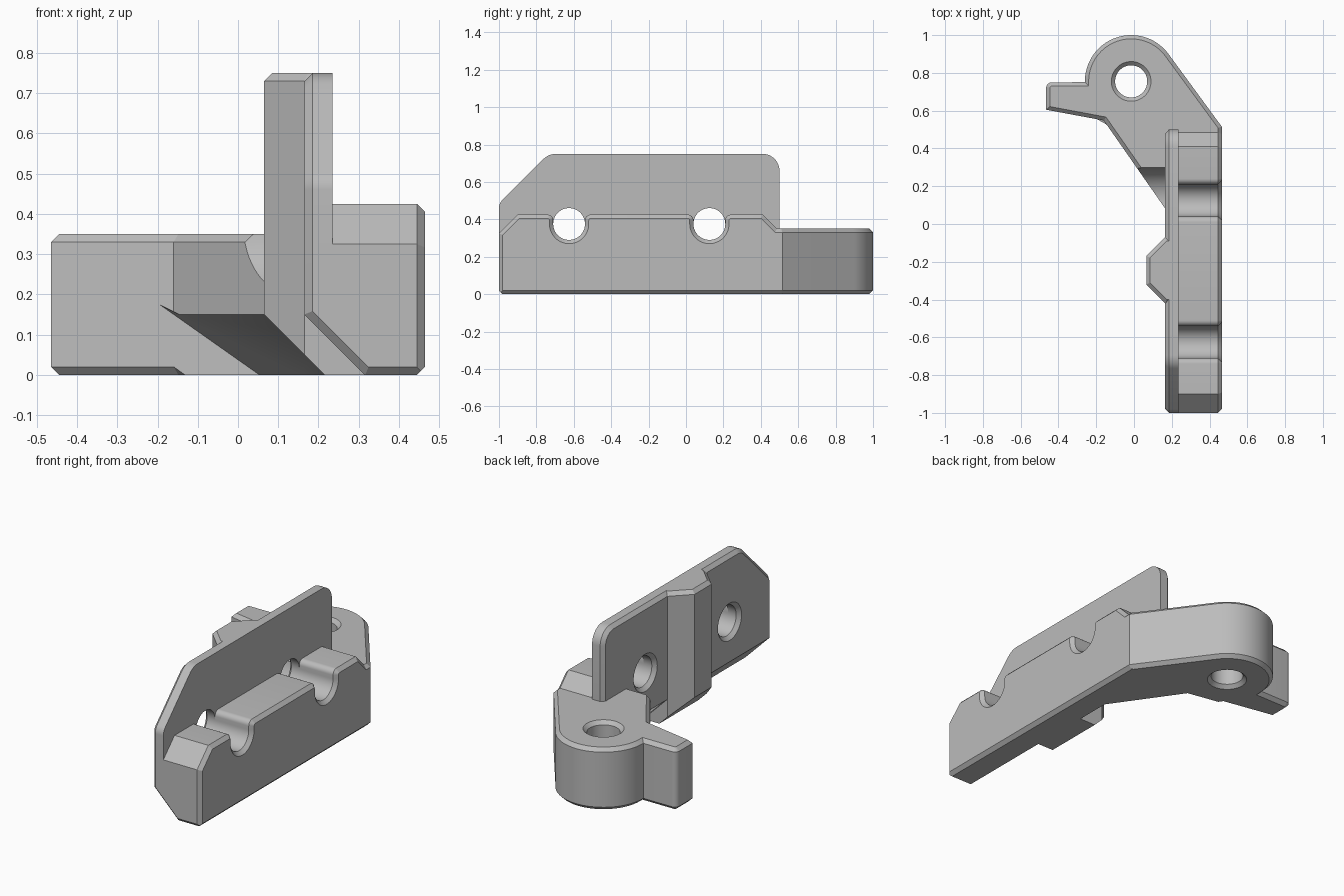
import bpy, bmesh
from math import sin, cos, pi, radians
from mathutils import Vector

if "Cube" in bpy.data.objects:
    bpy.data.objects.remove(bpy.data.objects["Cube"])

grey = bpy.data.materials.new("light_grey")
grey.use_nodes = True
grey.diffuse_color = (0.5, 0.5, 0.5, 1)
grey.node_tree.nodes["Principled BSDF"].inputs["Base Color"].default_value = (0.5, 0.5, 0.5, 1)


def add_object(name, bm):
    bmesh.ops.recalc_face_normals(bm, faces=bm.faces)
    mesh = bpy.data.meshes.new(name)
    bm.to_mesh(mesh)
    bm.free()
    mesh.materials.append(grey)
    ob = bpy.data.objects.new(name, mesh)
    bpy.context.collection.objects.link(ob)
    return ob


def arc(cx, cy, r, a0, a1, n=32):
    angles = [radians(a0 + (a1 - a0) * i / n) for i in range(n + 1)]
    return [(cx + r * cos(a), cy + r * sin(a)) for a in angles]


def circle(cx, cy, r):
    return arc(cx, cy, r, 0, 360, 64)[:-1]


def fillet(prev, corner, nxt, r, n=8):
    """Round one corner of a polygon with radius r."""
    p, c, q = Vector(prev), Vector(corner), Vector(nxt)
    a, b = (p - c).normalized(), (q - c).normalized()
    half = a.angle(b) / 2
    centre = c + (a + b).normalized() * (r / sin(half))
    start = c + a * (r * cos(half) / sin(half)) - centre
    end = c + b * (r * cos(half) / sin(half)) - centre
    sweep = pi - 2 * half
    return [tuple(centre + (start * sin((1 - i / n) * sweep) + end * sin(i / n * sweep)) / sin(sweep))
            for i in range(n + 1)]


def inset(points, d):
    """Mitred inward offset of a counter-clockwise polygon."""
    result = []
    for i, p in enumerate(points):
        p = Vector(p)
        a = (p - Vector(points[i - 1])).normalized()
        b = (Vector(points[(i + 1) % len(points)]) - p).normalized()
        na, nb = Vector((-a.y, a.x)), Vector((-b.y, b.x))
        result.append(tuple(p + (na + nb) * (d / (1 + na.dot(nb)))))
    return result


def prism(name, points, axis, lo, hi, bevel_lo=0, bevel_hi=0):
    """Extrude an outline along an axis; bevels inset (or flare if negative) the ends."""
    area = sum(points[i - 1][0] * p[1] - p[0] * points[i - 1][1] for i, p in enumerate(points))
    if area < 0:
        points = points[::-1]
    layers = [(lo, bevel_lo)]
    if bevel_lo:
        layers.append((lo + abs(bevel_lo), 0))
    if bevel_hi:
        layers.append((hi - abs(bevel_hi), 0))
    layers.append((hi, bevel_hi))
    place = {"x": lambda u, v, w: (w, u, v),
             "y": lambda u, v, w: (u, w, v),
             "z": lambda u, v, w: (u, v, w)}[axis]
    bm = bmesh.new()
    rings = [[bm.verts.new(place(u, v, w)) for u, v in inset(points, d)] for w, d in layers]
    for r, s in zip(rings, rings[1:]):
        for i in range(len(r)):
            bm.faces.new((r[i - 1], r[i], s[i], s[i - 1]))
    bm.faces.new(rings[0])
    bm.faces.new(rings[-1])
    return add_object(name, bm)


def box(name, x0, x1, y0, y1, z0, z1):
    return prism(name, [(x0, y0), (x1, y0), (x1, y1), (x0, y1)], "z", z0, z1)


def combine(target, tool, operation):
    mod = target.modifiers.new(operation, "BOOLEAN")
    mod.operation, mod.solver, mod.object = operation, "EXACT", tool
    bpy.context.view_layer.update()
    with bpy.context.temp_override(object=target, active_object=target):
        bpy.ops.object.modifier_apply(modifier=mod.name)
    bpy.data.objects.remove(tool)


C = 0.02                    # chamfer used on all outer edges
HOLES = (-0.625, 0.125)     # cross holes along y
HOLE_Z, HOLE_R = 0.375, 0.085

# Upright plate
front_low, front_top, back_top = (-1, 0.485), (-0.735, 0.75), (0.5, 0.75)
plate_outline = [(0.5, 0), (-1, 0)]
plate_outline += fillet((-1, 0), front_low, front_top, 0.06)
plate_outline += fillet(front_low, front_top, back_top, 0.1)
plate_outline += fillet(front_top, back_top, (0.5, 0), 0.09)
body = prism("bracket_body", plate_outline, "x", 0.165, 0.235, C, 0)

# Thick ledge with two U-shaped grooves
ledge_outline = [(-1, 0), (-1, 0.325), (-0.9, 0.425)]
for y in HOLES:
    lip = HOLE_R + 0.03
    ledge_outline += arc(y - lip, 0.395, 0.03, 90, 0, 8)
    ledge_outline += arc(y, HOLE_Z, HOLE_R, 180, 360)
    ledge_outline += arc(y + lip, 0.395, 0.03, 180, 90, 8)
ledge_outline += [(0.41, 0.425), (0.515, 0.32), (0.515, 0)]
combine(body, prism("ledge", ledge_outline, "x", 0.2, 0.465, 0, C), "UNION")

# Sloped underside, flared to chamfer the front end
slope = [(0.316, -0.001), (0.6, -0.001), (0.6, -0.15), (-0.035, -0.15), (-0.035, 0.35)]
combine(body, prism("slope_cutter", slope, "y", -1.02, 1, -2 * C, 0), "DIFFERENCE")

# Rib on the outside of the plate
rib_outline = [(0.33, -0.42), (0.165, -0.42), (0.065, -0.32),
               (0.065, -0.17), (0.165, -0.07), (0.33, -0.07)]
rib = prism("rib", rib_outline, "z", 0, 0.75, 0, C)
combine(rib, box("rib_trim", 0.23, 0.5, -0.6, 0.1, 0.3, 1), "DIFFERENCE")
rib_slope = [(0.365, -0.15), (-0.035, 0.25), (-0.035, -0.15)]
combine(rib, prism("rib_slope_cutter", rib_slope, "y", -0.6, 0.1), "DIFFERENCE")
combine(body, rib, "UNION")

# Pivot arm with rounded end and side tab
elbow, tip = Vector((-0.16, 0.548)), Vector((0.22, 0.003))
tab_low, tab_top, pivot = Vector((-0.465, 0.605)), (-0.465, 0.75), (-0.015, 0.755)
arm_outline = [(0.465, 0.515)] + arc(*pivot, 0.245, 36.3, 181, 40)
arm_outline += fillet((-0.26, 0.75), tab_top, tab_low, 0.03)
arm_outline += [tuple(tab_low), tuple(elbow), tuple(tip),
                (0.4, 0.003), (0.4, 0.36), (0.465, 0.42)]
arm = prism("pivot_arm", arm_outline, "z", 0, 0.35, C, C)
combine(arm, box("groove_relief", 0.2, 0.6, -0.2, 0.4, 0.2, 0.5), "DIFFERENCE")
combine(arm, prism("pivot_hole", circle(*pivot, HOLE_R), "z", -C, 0.35 + C, -2 * C, -2 * C), "DIFFERENCE")
combine(arm, prism("screw_clearance", circle(HOLES[1], HOLE_Z, 0.175), "x", -0.3, 0.165), "DIFFERENCE")

# Slanted underside of the arm, a wedge swept along its long edge
along_tab = (elbow - tab_low).normalized()
along_arm = (tip - elbow).normalized()
bm = bmesh.new()
for t, z in ((-0.072, 0.2), (0.289, -0.05), (-0.072, -0.05)):
    for s in (0, 0.9):
        p = elbow + along_tab * t + along_arm * s
        bm.verts.new((p.x, p.y, z))
bmesh.ops.convex_hull(bm, input=bm.verts)
combine(arm, add_object("wedge_cutter", bm), "DIFFERENCE")
combine(body, arm, "UNION")

# Cross holes through the plate, countersunk on the rib side
for y in HOLES:
    combine(body, prism("cross_hole", circle(y, HOLE_Z, HOLE_R), "x", 0.145, 0.24, -2 * C, 0), "DIFFERENCE")

bpy.ops.object.select_all(action="DESELECT")
body.select_set(True)
bpy.context.view_layer.objects.active = body
bpy.ops.object.shade_smooth_by_angle(angle=radians(25))
